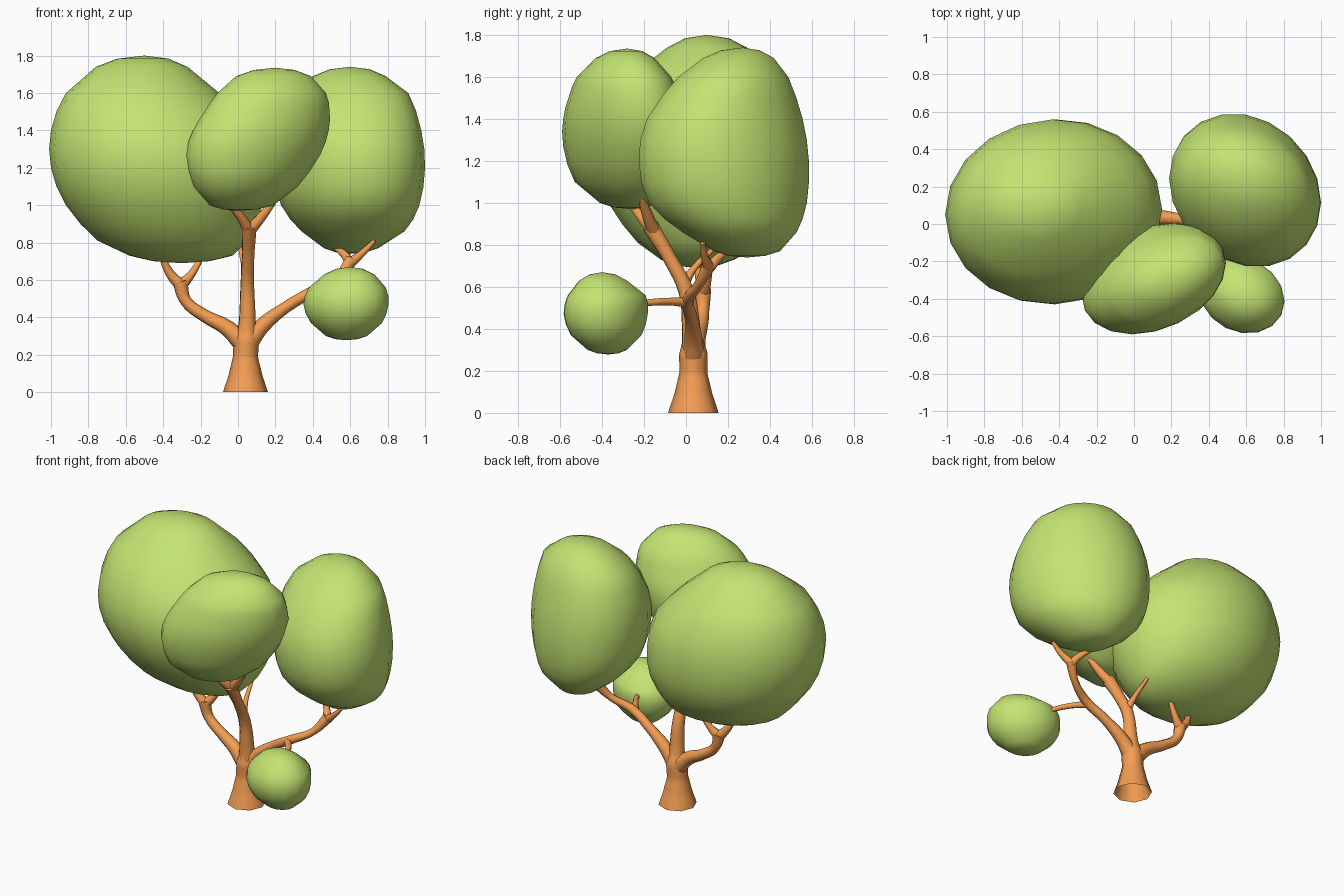
import bpy, bmesh, math


def material(name, color):
    m = bpy.data.materials.new(name)
    m.diffuse_color = color
    return m


LEAF = material("leaf_green", (0.55, 0.78, 0.17, 1))
BARK = material("bark_orange", (0.91, 0.34, 0.085, 1))


def finish(name, mesh, mat):
    mesh.materials.clear()
    mesh.materials.append(mat)
    for p in mesh.polygons:
        p.use_smooth = True
    ob = bpy.data.objects.new(name, mesh)
    bpy.context.collection.objects.link(ob)
    return ob


def near_pole(pole, row):
    """Extra ring that rounds off the cap between an end ring and its pole."""
    px, py, pz = pole
    z, x0, x1, y0, y1 = row
    h = 0.55
    return [pz + (z - pz) * 0.27, px + (x0 - px) * h, px + (x1 - px) * h,
            py + (y0 - py) * h, py + (y1 - py) * h]


def foliage(name, bottom, top, rows, rho, sides=20):
    """Loft rings (z, x0, x1, y0, y1) between two pole points; rho skews each ring."""
    dense = [near_pole(bottom, rows[0])]
    for i, row in enumerate(rows):
        dense.append(row)
        if 0 < i < len(rows) - 2:
            a, b, c, d = rows[i - 1:i + 3]
            dense.append([(9 * (q + r) - p - s) / 16 for p, q, r, s in zip(a, b, c, d)])
    dense.append(near_pole(top, rows[-1]))
    bm = bmesh.new()
    rings = []
    for z, x0, x1, y0, y1 in dense:
        ring = []
        for k in range(sides):
            t = 2 * math.pi * k / sides
            u = math.cos(t)
            v = rho * u + math.sqrt(1 - rho * rho) * math.sin(t)
            ring.append(bm.verts.new(((x0 + x1) / 2 + u * (x1 - x0) / 2,
                                      (y0 + y1) / 2 + v * (y1 - y0) / 2, z)))
        rings.append(ring)
    lo, hi = bm.verts.new(bottom), bm.verts.new(top)
    for k in range(sides):
        n = (k + 1) % sides
        bm.faces.new((lo, rings[0][n], rings[0][k]))
        bm.faces.new((hi, rings[-1][k], rings[-1][n]))
        for a, b in zip(rings, rings[1:]):
            bm.faces.new((a[k], a[n], b[n], b[k]))
    bmesh.ops.recalc_face_normals(bm, faces=bm.faces[:])
    mesh = bpy.data.meshes.new(name)
    bm.to_mesh(mesh)
    bm.free()
    return finish(name, mesh, LEAF)


def limb(name, points, caps=True):
    """Tapered tube through (x, y, z, radius) points."""
    cu = bpy.data.curves.new(name + "_path", 'CURVE')
    cu.dimensions = '3D'
    cu.bevel_depth = 1.0
    cu.bevel_resolution = 2
    cu.resolution_u = 5
    cu.use_fill_caps = caps
    sp = cu.splines.new('BEZIER')
    sp.bezier_points.add(len(points) - 1)
    for bp, (x, y, z, r) in zip(sp.bezier_points, points):
        bp.co = (x, y, z)
        bp.radius = r
        bp.handle_left_type = bp.handle_right_type = 'AUTO'
    tmp = bpy.data.objects.new(name + "_path", cu)
    bpy.context.collection.objects.link(tmp)
    dg = bpy.context.evaluated_depsgraph_get()
    mesh = bpy.data.meshes.new_from_object(tmp.evaluated_get(dg))
    bpy.data.objects.remove(tmp)
    mesh.name = name
    return finish(name, mesh, BARK)


# Foliage clumps
foliage("foliage_left", (-0.3, 0.05, 0.69), (-0.5, 0.1, 1.8), [
    (0.73, -0.58, -0.03, -0.12, 0.23),
    (0.81, -0.75, 0.05, -0.23, 0.38),
    (1.0, -0.92, 0.13, -0.37, 0.52),
    (1.2, -1.0, 0.15, -0.43, 0.56),
    (1.4, -1.0, 0.09, -0.4, 0.54),
    (1.6, -0.92, -0.1, -0.27, 0.44),
    (1.74, -0.76, -0.27, -0.09, 0.29)], 0.03)
foliage("foliage_right", (0.6, 0.29, 0.74), (0.6, 0.27, 1.74), [
    (0.77, 0.46, 0.75, 0.13, 0.45),
    (0.86, 0.34, 0.89, -0.02, 0.53),
    (1.0, 0.23, 0.97, -0.18, 0.58),
    (1.2, 0.19, 1.0, -0.23, 0.59),
    (1.4, 0.2, 0.98, -0.19, 0.56),
    (1.6, 0.28, 0.91, -0.04, 0.49),
    (1.69, 0.4, 0.79, 0.08, 0.42)], -0.16)
foliage("foliage_front", (0.0, -0.26, 0.97), (0.2, -0.28, 1.735), [
    (1.0, -0.15, 0.19, -0.41, -0.13),
    (1.1, -0.24, 0.32, -0.53, -0.05),
    (1.27, -0.28, 0.44, -0.585, 0.0),
    (1.4, -0.24, 0.485, -0.585, 0.0),
    (1.5, -0.18, 0.49, -0.56, -0.03),
    (1.6, -0.11, 0.47, -0.52, -0.07),
    (1.69, -0.01, 0.39, -0.43, -0.15)], 0.3)
foliage("foliage_small", (0.58, -0.37, 0.278), (0.6, -0.4, 0.67), [
    (0.3, 0.47, 0.69, -0.47, -0.28),
    (0.37, 0.39, 0.77, -0.55, -0.21),
    (0.47, 0.35, 0.805, -0.585, -0.18),
    (0.56, 0.38, 0.79, -0.565, -0.19),
    (0.63, 0.46, 0.73, -0.51, -0.28)], -0.15, 16)

# Flared trunk base, open underneath
limb("trunk", [(0.04, 0.035, 0, 0.12), (0.04, 0.035, 0.1, 0.088),
               (0.04, 0.035, 0.19, 0.067), (0.045, 0.035, 0.28, 0.068),
               (0.05, 0.03, 0.36, 0.045)], caps=False)
# Central stem and its fork
limb("stem", [(0.045, 0.035, 0.25, 0.06), (0.05, 0.025, 0.4, 0.046),
              (0.05, 0.0, 0.58, 0.038), (0.055, -0.08, 0.74, 0.034),
              (0.06, -0.17, 0.89, 0.042)])
limb("stem_twig_left", [(0.06, -0.15, 0.86, 0.034), (0.02, -0.21, 0.93, 0.025),
                        (-0.06, -0.28, 1.02, 0.014)])
limb("stem_twig_right", [(0.06, -0.15, 0.86, 0.034), (0.12, -0.18, 0.93, 0.028),
                         (0.22, -0.22, 1.06, 0.015)])
limb("stem_twig_back", [(0.05, -0.02, 0.6, 0.03), (0.03, 0.04, 0.69, 0.016),
                        (0.01, 0.13, 0.78, 0.012), (-0.01, 0.25, 0.89, 0.01)])
# Left branch and its fork
limb("left_branch", [(0.03, 0.04, 0.26, 0.055), (-0.06, 0.05, 0.345, 0.043),
                     (-0.18, 0.07, 0.41, 0.034), (-0.28, 0.08, 0.49, 0.031),
                     (-0.31, 0.08, 0.59, 0.04)])
limb("left_twig_outer", [(-0.305, 0.08, 0.57, 0.034), (-0.36, 0.07, 0.63, 0.025),
                         (-0.42, 0.04, 0.75, 0.014)])
limb("left_twig_inner", [(-0.305, 0.08, 0.57, 0.034), (-0.25, 0.1, 0.63, 0.022),
                         (-0.18, 0.12, 0.75, 0.012)])
# Right branch, its fork and the limb to the small clump
limb("right_branch", [(0.05, 0.035, 0.26, 0.055), (0.13, 0.035, 0.355, 0.042),
                      (0.25, 0.025, 0.45, 0.031), (0.4, 0.01, 0.54, 0.029),
                      (0.53, 0.06, 0.61, 0.023), (0.605, 0.11, 0.705, 0.034)])
limb("right_twig_inner", [(0.6, 0.11, 0.69, 0.028), (0.57, 0.15, 0.735, 0.022),
                          (0.5, 0.22, 0.79, 0.012)])
limb("right_twig_outer", [(0.6, 0.11, 0.69, 0.028), (0.66, 0.09, 0.74, 0.02),
                          (0.73, 0.08, 0.81, 0.011)])
limb("small_clump_limb", [(0.37, 0.01, 0.525, 0.024), (0.44, -0.08, 0.53, 0.018),
                          (0.5, -0.18, 0.525, 0.016), (0.55, -0.3, 0.51, 0.012)])
